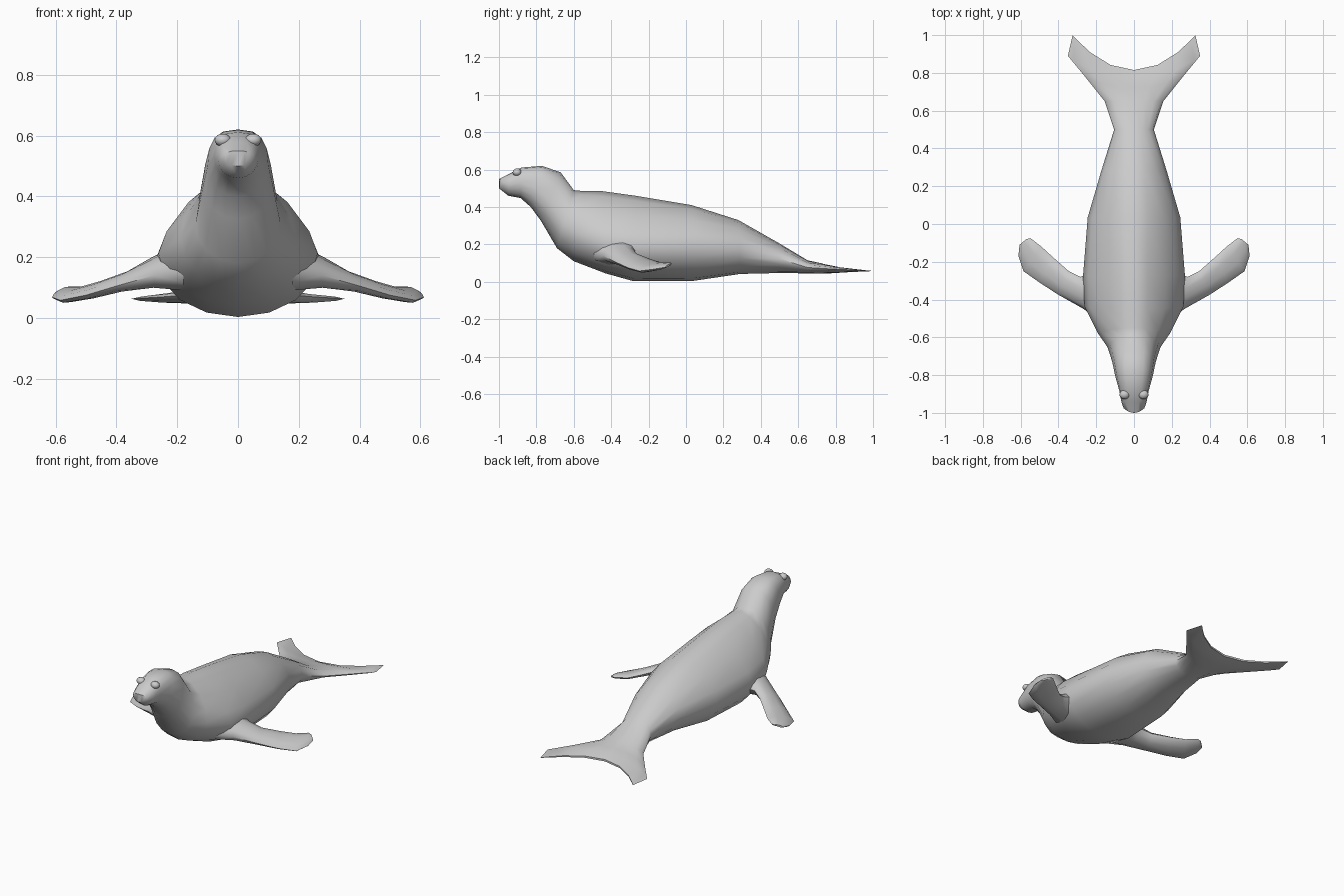
import bpy, bmesh
from math import sin, cos, pi
from mathutils import Vector

if "Cube" in bpy.data.objects:
    bpy.data.objects.remove(bpy.data.objects["Cube"])

N = 16  # points per cross-section


def power(v, p):
    return (1 if v >= 0 else -1) * abs(v) ** p


def loft(name, rings):
    """Skin a list of rings and close both ends with strips."""
    bm = bmesh.new()
    rows = [[bm.verts.new(p) for p in r] for r in rings]
    n = len(rows[0])
    for a, b in zip(rows, rows[1:]):
        for i in range(n):
            j = (i + 1) % n
            bm.faces.new((a[i], a[j], b[j], b[i]))
    for r in (rows[0], rows[-1]):
        for i in range(n // 2):
            quad = [r[i], r[i + 1], r[n - i - 1], r[(n - i) % n]]
            bm.faces.new(list(dict.fromkeys(quad)))
    bmesh.ops.recalc_face_normals(bm, faces=bm.faces)
    me = bpy.data.meshes.new(name)
    bm.to_mesh(me)
    bm.free()
    ob = bpy.data.objects.new(name, me)
    bpy.context.collection.objects.link(ob)
    smooth(ob, 50)
    return ob


def smooth(ob, degrees):
    bpy.ops.object.select_all(action='DESELECT')
    ob.select_set(True)
    bpy.context.view_layer.objects.active = ob
    bpy.ops.object.shade_smooth_by_angle(angle=degrees * pi / 180)


def body_ring(yt, zt, yb, zb, w, m, e, bow):
    """Top point, bottom point, half width, height of widest level, roundness, sweep of the sides."""
    pts = []
    zm = zb + (zt - zb) * m
    for i in range(N):
        c, s = cos(2 * pi * i / N), sin(2 * pi * i / N)
        k = 2 / e if s > 1e-6 else 1
        x = power(c, k) if abs(c) > 1e-6 else 0
        h = power(s, k) if abs(s) > 1e-6 else 0
        z = zm + h * ((zt - zm) if h > 0 else (zm - zb))
        f = (z - zb) / (zt - zb)
        pts.append((w * x, yb + (yt - yb) * f + bow * x * x, z))
    return pts


# Body from muzzle through neck and trunk to the swept tail flippers
body_sections = [
    (-1.00, .550, -1.00, .500, .055, .5, 2.2, .025),
    (-.94, .580, -.950, .460, .066, .5, 2.3, 0),
    (-.88, .611, -.885, .448, .078, .5, 2.5, 0),
    (-.77, .620, -.830, .400, .100, .45, 2.7, 0),
    (-.67, .585, -.775, .325, .115, .42, 2.5, 0),
    (-.60, .490, -.690, .180, .140, .42, 2.1, 0),
    (-.55, .485, -.600, .110, .190, .40, 1.7, 0),
    (-.45, .485, -.430, .045, .262, .38, 1.45, 0),
    (-.27, .460, -.280, .003, .270, .42, 1.45, 0),
    (.03, .410, .040, .005, .245, .46, 1.6, 0),
    (.28, .330, .290, .042, .172, .48, 1.8, 0),
    (.50, .205, .500, .047, .105, .48, 2.0, 0),
    (.65, .115, .650, .045, .155, .45, 1.8, 0),
    (.72, .100, .720, .043, .255, .45, 1.7, .055),
    (.77, .085, .770, .045, .350, .45, 1.7, .12),
    (.815, .064, .815, .052, .325, .5, 2.0, .185),
]
loft("body", [body_ring(*s) for s in body_sections])


def flipper_ring(lead, trail, t):
    a, b = Vector(lead), Vector(trail)
    mid, half = (a + b) / 2, (a - b) / 2
    return [mid + half * cos(2 * pi * i / 10) + Vector((0, 0, t * sin(2 * pi * i / 10)))
            for i in range(10)]


# Front flippers, sweeping out, back and down
flipper_sections = [
    ((.18, -.51, .16), (.18, -.24, .18), .080),
    ((.275, -.445, .14), (.285, -.28, .16), .050),
    ((.40, -.375, .105), (.345, -.25, .135), .030),
    ((.50, -.31, .075), (.43, -.175, .110), .024),
    ((.585, -.25, .058), (.49, -.12, .095), .020),
    ((.612, -.17, .068), (.548, -.075, .098), .014),
    ((.606, -.11, .078), (.570, -.080, .095), .006),
]
for side, label in ((1, "left"), (-1, "right")):
    rings = [[(side * p.x, p.y, p.z) for p in flipper_ring(*s)] for s in flipper_sections]
    loft("front_flipper_" + label, rings)
    # Eyes
    bpy.ops.mesh.primitive_uv_sphere_add(segments=16, ring_count=8, radius=1,
                                         location=(side * .05, -.903, .585))
    eye = bpy.context.object
    eye.name = "eye_" + label
    eye.scale = (.027, .024, .021)
    smooth(eye, 60)
